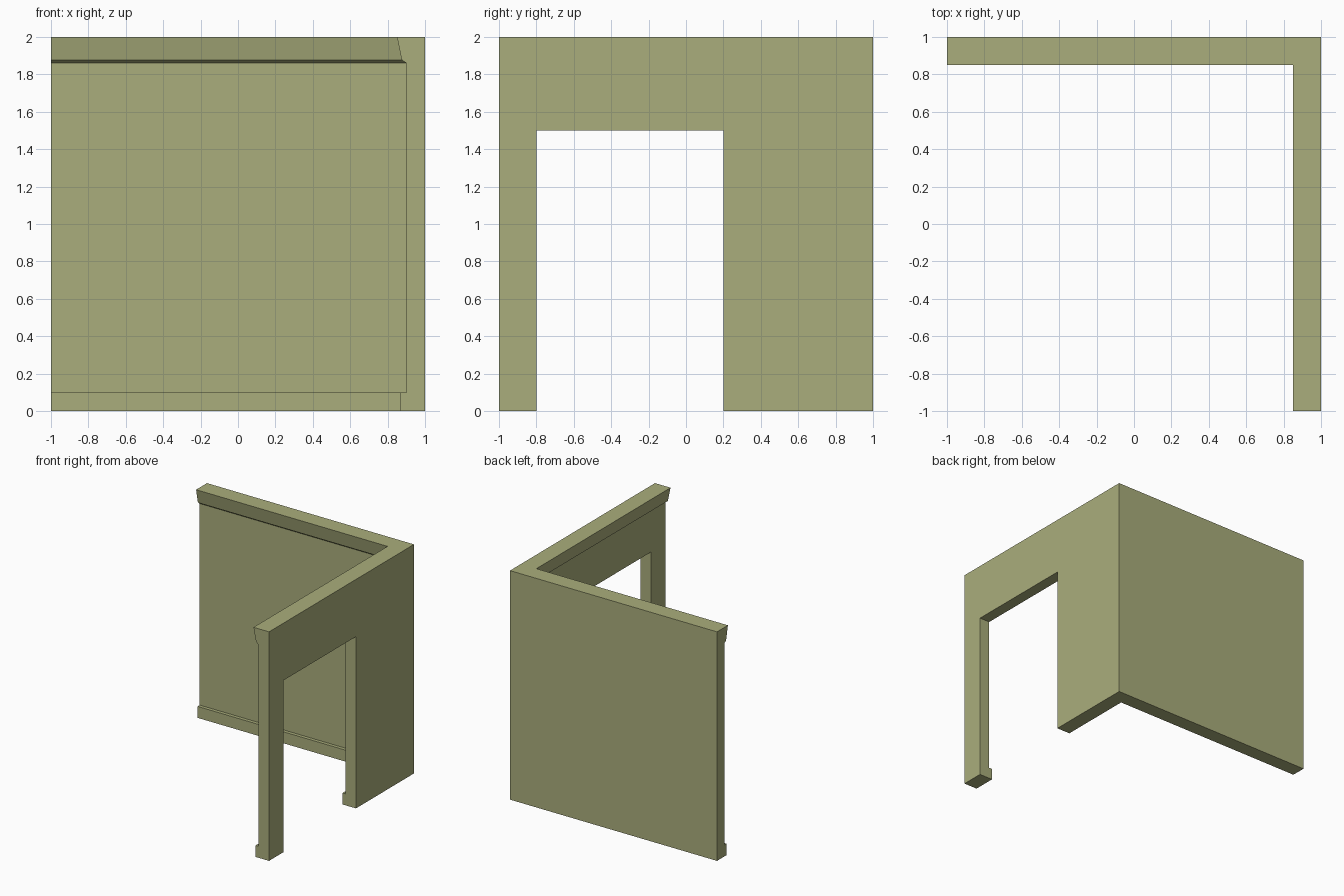
import bpy, bmesh

if "Cube" in bpy.data.objects:
    bpy.data.objects.remove(bpy.data.objects["Cube"])

mat = bpy.data.materials.new("olive plaster")
mat.diffuse_color = (0.40, 0.42, 0.20, 1)
mat.use_nodes = True
mat.node_tree.nodes["Principled BSDF"].inputs["Base Color"].default_value = mat.diffuse_color


def add_object(name, bm):
    bmesh.ops.recalc_face_normals(bm, faces=bm.faces[:])
    me = bpy.data.meshes.new(name)
    bm.to_mesh(me)
    bm.free()
    ob = bpy.data.objects.new(name, me)
    bpy.context.collection.objects.link(ob)
    me.materials.append(mat)
    return ob


# Wall section: (thickness from outer face, height), with skirting and cornice
profile = [(0, 0), (0.13, 0), (0.13, 0.10), (0.10, 0.10),
           (0.10, 1.86), (0.125, 1.878), (0.15, 2.0), (0, 2.0)]

# Corner wall: section swept along the back wall, mitred, then down the right wall
bm = bmesh.new()
stations = [lambda d: (-1, 1 - d), lambda d: (1 - d, 1 - d), lambda d: (1 - d, -1)]
rings = [[bm.verts.new((*st(d), z)) for d, z in profile] for st in stations]
n = len(profile)
for a, b in zip(rings, rings[1:]):
    for i in range(n):
        j = (i + 1) % n
        bm.faces.new((a[i], a[j], b[j], b[i]))
bm.faces.new(rings[0])
bm.faces.new(rings[-1])
wall = add_object("corner_wall", bm)

# Doorway cut through the right wall
bm = bmesh.new()
bmesh.ops.create_cube(bm, size=1)
for v in bm.verts:
    v.co = (0.95 + v.co.x * 0.6, -0.3 + v.co.y, 0.5 + v.co.z * 2)
cutter = add_object("doorway_cutter", bm)
cutter.hide_render = True

mod = wall.modifiers.new("doorway", 'BOOLEAN')
mod.operation = 'DIFFERENCE'
mod.solver = 'EXACT'
mod.object = cutter
bpy.context.view_layer.objects.active = wall
bpy.ops.object.modifier_apply(modifier=mod.name)
bpy.data.objects.remove(cutter)
